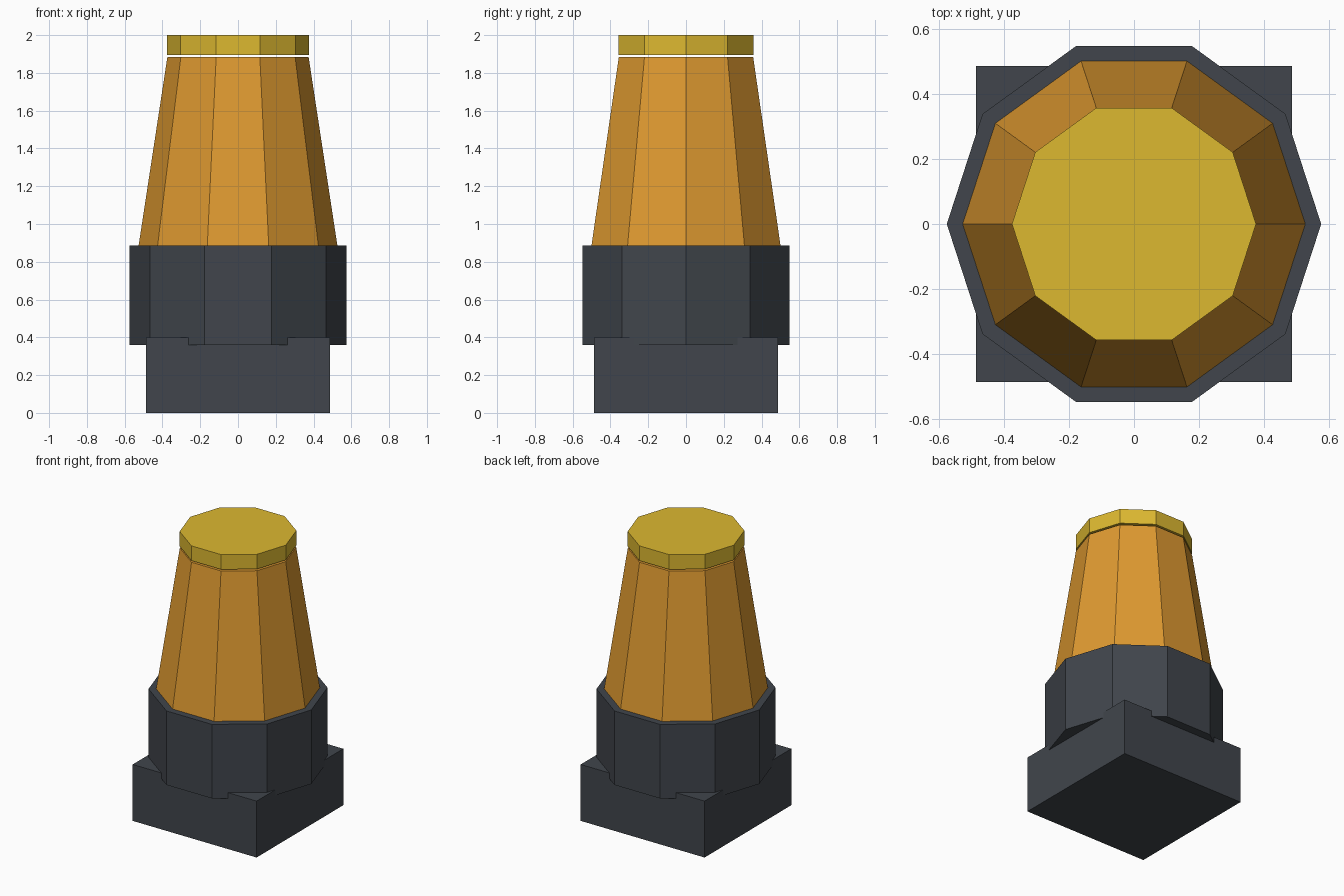
import bpy

cube = bpy.data.objects.get("Cube")
if cube:
    bpy.data.objects.remove(cube, do_unlink=True)

SIDES = 10


def material(name, colour):
    mat = bpy.data.materials.new(name)
    mat.use_nodes = True
    mat.diffuse_color = (*colour, 1)
    mat.node_tree.nodes["Principled BSDF"].inputs["Base Color"].default_value = (*colour, 1)
    return mat


def finish(name, mat):
    obj = bpy.context.object
    obj.name = obj.data.name = name
    obj.data.materials.append(mat)
    return obj


def frustum(name, z0, z1, r0, r1, mat):
    """Ten-sided tapered drum with corners on the x axis."""
    bpy.ops.mesh.primitive_cone_add(vertices=SIDES, radius1=r0, radius2=r1,
                                    depth=z1 - z0, location=(0, 0, (z0 + z1) / 2))
    obj = finish(name, mat)
    # Turn a quarter so that corners, not flats, point along x
    for v in obj.data.vertices:
        v.co.x, v.co.y = v.co.y, -v.co.x
    return obj


dark = material("dark grey", (0.052, 0.060, 0.072))
amber = material("amber orange", (0.73, 0.32, 0.030))
yellow = material("mustard yellow", (0.72, 0.48, 0.030))

# Square foot
bpy.ops.mesh.primitive_cube_add(size=1, location=(0, 0, 0.2))
foot = finish("square_base", dark)
for v in foot.data.vertices:
    v.co.x *= 0.972
    v.co.y *= 0.972
    v.co.z *= 0.4

# Collar, lamp body and lid
frustum("collar", 0.36, 0.885, 0.575, 0.575, dark)
frustum("lamp_body", 0.88, 1.883, 0.527, 0.374, amber)
frustum("top_cap", 1.895, 2.0, 0.375, 0.375, yellow)
